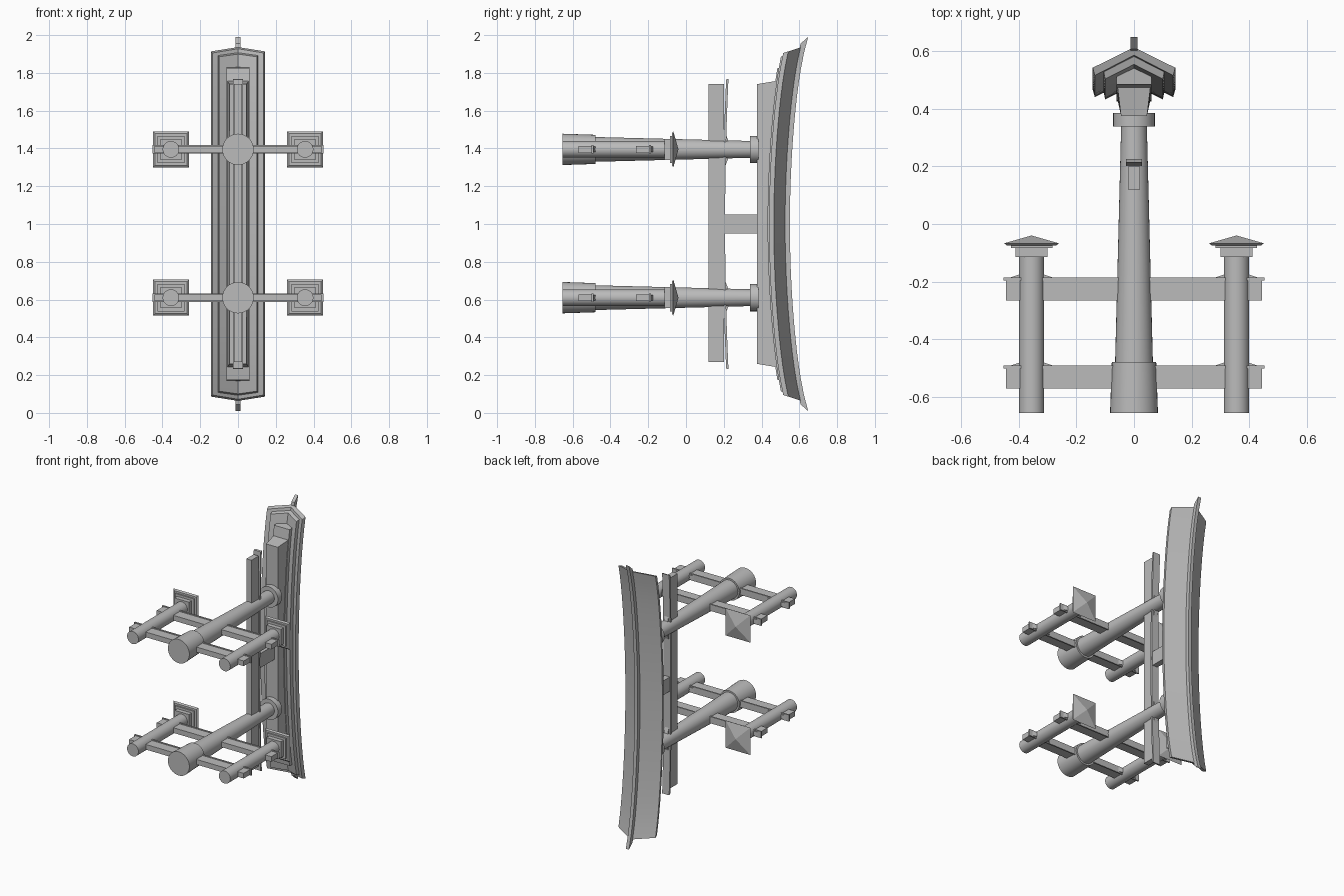
import bpy, bmesh, math
from mathutils import Matrix, Vector

cube = bpy.data.objects.get("Cube")
if cube:
    bpy.data.objects.remove(cube, do_unlink=True)

grey = bpy.data.materials.new("plain grey")
grey.use_nodes = True
grey.diffuse_color = (0.5, 0.5, 0.5, 1)
grey.node_tree.nodes["Principled BSDF"].inputs["Base Color"].default_value = (0.5, 0.5, 0.5, 1)

MID = 1.0                      # middle of the gate's span along z
PILLARS = (0.61, 1.395)        # heights of the two pillars


def finish(name, bm, smooth=False):
    bmesh.ops.recalc_face_normals(bm, faces=bm.faces)
    mesh = bpy.data.meshes.new(name)
    bm.to_mesh(mesh)
    bm.free()
    mesh.materials.append(grey)
    ob = bpy.data.objects.new(name, mesh)
    bpy.context.collection.objects.link(ob)
    if smooth:
        bpy.ops.object.select_all(action='DESELECT')
        ob.select_set(True)
        bpy.context.view_layer.objects.active = ob
        bpy.ops.object.shade_smooth_by_angle(angle=math.radians(35))
    return ob


def box(name, x, y, z):
    """Box from (low, high) pairs."""
    bm = bmesh.new()
    size = [b - a for a, b in (x, y, z)]
    mid = [(a + b) / 2 for a, b in (x, y, z)]
    bmesh.ops.create_cube(bm, size=1, matrix=Matrix.Translation(mid) @ Matrix.Diagonal((*size, 1)))
    return finish(name, bm)


def lathe(name, x, z, profile, sides=32, turn=0.0):
    """Closed solid turned around an axis along y, from (radius, y) points."""
    bm = bmesh.new()
    rings = []
    for r, y in profile:
        angles = [turn + math.tau * i / sides for i in range(sides)]
        rings.append([bm.verts.new((x + r * math.cos(a), y, z + r * math.sin(a))) for a in angles])
    for a, b in zip(rings, rings[1:]):
        for i in range(sides):
            j = (i + 1) % sides
            bm.faces.new((a[i], a[j], b[j], b[i]))
    bm.faces.new(rings[0])
    bm.faces.new(rings[-1])
    return finish(name, bm, sides > 8)


def sweep(name, section, half, slant=0.0, bend=0.08, kick=0.02, steps=24):
    """Half section of (x, y, bend weight), mirrored and swept along z on a rising curve."""
    full = section + [(-x, y, w) for x, y, w in reversed(section) if x > 0]
    base = min(p[1] for p in section)
    bm = bmesh.new()
    rings = []
    for i in range(steps + 1):
        s = 2 * i / steps - 1
        ring = []
        for x, y, w in full:
            t = s * (half + slant * (y - base))
            ring.append(bm.verts.new((x, y + w * (bend * t * t + kick * t ** 8), MID + t)))
        rings.append(ring)
    n = len(full)
    for a, b in zip(rings, rings[1:]):
        for i in range(n):
            j = (i + 1) % n
            bm.faces.new((a[i], a[j], b[j], b[i]))
    bm.faces.new(rings[0])
    bm.faces.new(rings[-1])
    return finish(name, bm, True)


def wedge(name, origin, along, across, length=0.03, rise=0.02, width=0.015):
    """Triangular peg, tall end at the origin, tapering in the given direction."""
    bm = bmesh.new()
    o, u, v = Vector(origin), Vector(along), Vector(across) * width
    up = Vector((0, rise, 0))
    a, b = ([bm.verts.new(o + k * v + p) for p in (Vector(), u * length, up)] for k in (-1, 1))
    bm.faces.new(a)
    bm.faces.new(b)
    for i in range(3):
        j = (i + 1) % 3
        bm.faces.new((a[i], a[j], b[j], b[i]))
    return finish(name, bm)


# Roof: ridge, two nested pitched layers, core block and top beam
sweep("ridge", [(0.012, 0.52, 1), (0.012, 0.55, 1)], 0.955, 1.2)
sweep("upper_roof", [(0, 0.505, 1), (0.136, 0.44, 1), (0.143, 0.465, 1), (0, 0.53, 1)], 0.905, 0.35)
sweep("lower_roof", [(0, 0.48, 1), (0.1, 0.432, 1), (0.106, 0.46, 1), (0, 0.508, 1)], 0.885, 0.3)
sweep("roof_core", [(0.06, 0.425, 1), (0.06, 0.46, 1), (0, 0.49, 1)], 0.825, 0.1)
sweep("top_beam", [(0.045, 0.375, 0), (0.058, 0.435, 1)], 0.74, 0.3)

# Middle tie beam with its curved cap, and the short strut
box("tie_beam", (-0.02, 0.02), (0.12, 0.2), (0.27, 1.74))
sweep("tie_beam_cap", [(0.027, 0.195, 1), (0.027, 0.207, 1)], 0.765, 0.3, 0.03, 0)
box("centre_strut", (-0.02, 0.02), (0.2, 0.38), (0.95, 1.05))

for n, z in enumerate(PILLARS):
    tag = ("lower", "upper")[n]
    # Main pillar with swollen foot and collar
    lathe(tag + "_pillar", 0, z, [(0.066, -0.5), (0.043, 0.4)])
    lathe(tag + "_pillar_foot", 0, z, [(0.083, -0.655), (0.077, -0.478)])
    lathe(tag + "_pillar_collar", 0, z, [(0.072, 0.338), (0.072, 0.384)])
    for s in (-1, 1):
        wedge(tag + "_tie_wedge", (0, 0.205, z + s * 0.045), (0, 0, s), (1, 0, 0), 0.05)

    # Cross beams with thin caps
    for y in (-0.57, -0.265):
        box(tag + "_cross_beam", (-0.443, 0.443), (y, y + 0.072), (z - 0.018, z + 0.018))
        box(tag + "_cross_beam_cap", (-0.452, 0.452), (y + 0.07, y + 0.08), (z - 0.023, z + 0.023))

    # Side posts with stepped capitals and pyramid caps
    for s in (-1, 1):
        x = s * 0.355
        side = tag + ("_right_", "_left_")[s > 0]
        lathe(side + "post", x, z, [(0.044, -0.655), (0.044, -0.11)])
        for r, low, high in ((0.056, -0.114, -0.083), (0.072, -0.084, -0.07)):
            box(side + "capital", (x - r, x + r), (low, high), (z - r, z + r))
        q = math.sqrt(2)
        lathe(side + "post_roof", x, z, [(0.085 * q, -0.075), (0.095 * q, -0.067), (0.001, -0.04)],
              4, math.pi / 4)
        for y in (-0.49, -0.185):
            for d in (-1, 1):
                wedge(side + "wedge", (x + d * 0.042, y, z), (d, 0, 0), (0, 0, 1), 0.03, 0.01)
